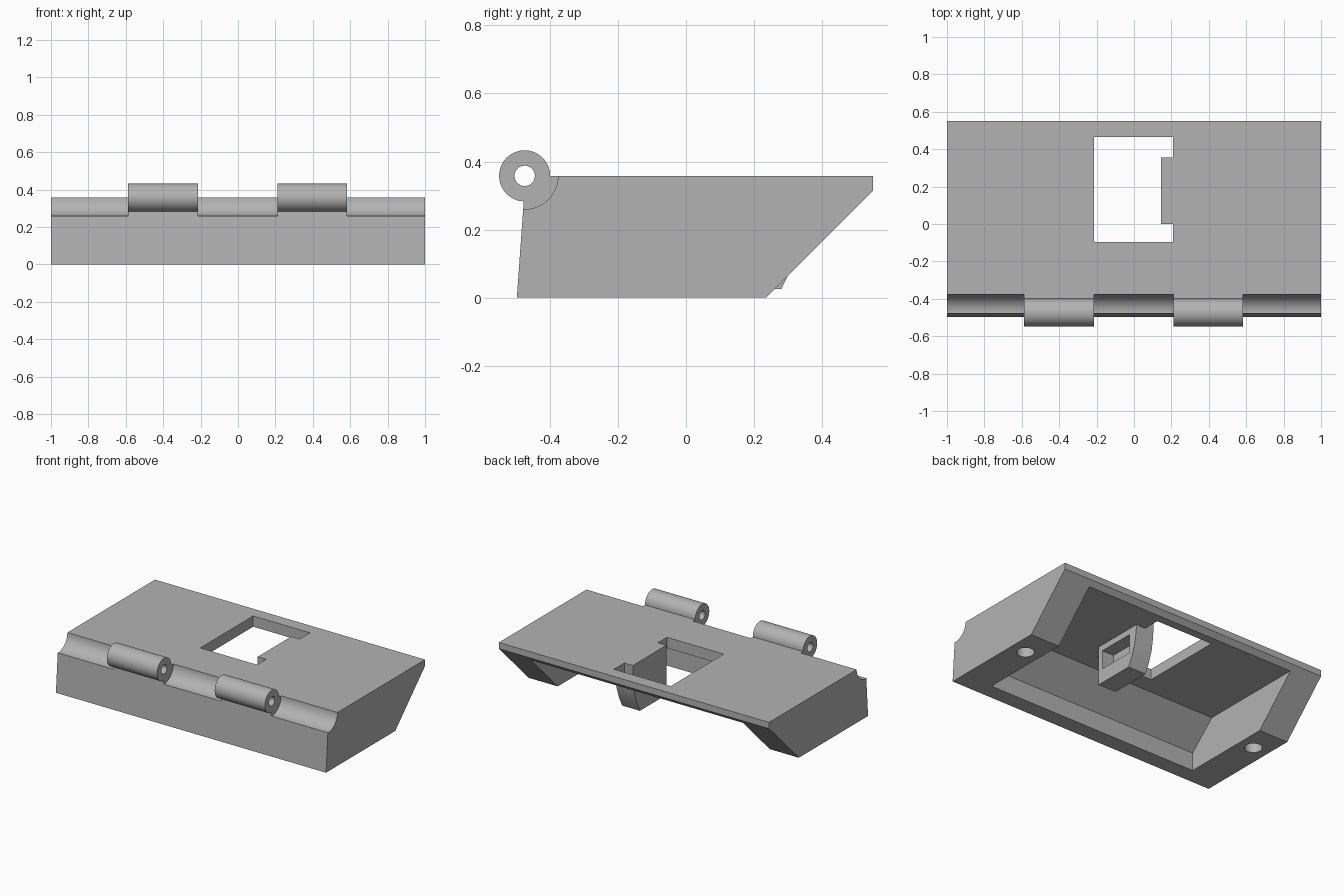
import bpy
import bmesh
import math

old = bpy.data.objects.get("Cube")
if old:
    bpy.data.objects.remove(old, do_unlink=True)

grey = bpy.data.materials.new("plain grey")
grey.use_nodes = True
GREY = (0.45, 0.45, 0.45, 1)
grey.diffuse_color = GREY
grey.node_tree.nodes["Principled BSDF"].inputs["Base Color"].default_value = GREY


def extrude_x(name, profile, x0, x1):
    """Extrude a (y, z) profile from x0 to x1."""
    bm = bmesh.new()
    base = bm.faces.new([bm.verts.new((x0, y, z)) for y, z in profile])
    made = bmesh.ops.extrude_face_region(bm, geom=[base])["geom"]
    moved = [v for v in made if isinstance(v, bmesh.types.BMVert)]
    bmesh.ops.translate(bm, verts=moved, vec=(x1 - x0, 0, 0))
    bmesh.ops.recalc_face_normals(bm, faces=bm.faces)
    mesh = bpy.data.meshes.new(name)
    bm.to_mesh(mesh)
    bm.free()
    mesh.materials.append(grey)
    obj = bpy.data.objects.new(name, mesh)
    bpy.context.collection.objects.link(obj)
    return obj


def rect(y0, y1, z0, z1):
    return [(y0, z0), (y1, z0), (y1, z1), (y0, z1)]


def circle(radius, y, z, sides=64):
    return [(y + radius * math.cos(math.tau * i / sides),
             z + radius * math.sin(math.tau * i / sides)) for i in range(sides)]


def combine(target, tool, operation):
    """Apply a boolean and throw the tool away."""
    tool.hide_render = True
    mod = target.modifiers.new(operation.lower(), "BOOLEAN")
    mod.operation = operation
    mod.solver = "EXACT"
    mod.object = tool
    bpy.context.view_layer.objects.active = target
    bpy.ops.object.modifier_apply(modifier=mod.name)
    bpy.data.objects.remove(tool, do_unlink=True)


TOP = 0.357
CEILING = 0.285
PIN = (-0.474, 0.358)
BARRELS = [(-0.587, -0.215), (0.212, 0.583)]
GROOVES = [(-1.1, -0.587), (-0.215, 0.212), (0.583, 1.1)]

# Wedge-shaped housing
body = extrude_x("housing", [(-0.497, 0), (0.235, 0), (0.55, 0.315), (0.55, TOP),
                             (-0.474, TOP), (-0.477, 0.28)], -1, 1)

# Hollow underside, open at the back
cavity = extrude_x("cavity_cutter", [(-0.39, -0.1), (-0.39, 0.12), (-0.21, CEILING),
                                     (0.7, CEILING), (0.7, -0.1)], -0.785, 0.785)
combine(body, cavity, "DIFFERENCE")

# Rectangular opening in the top plate
combine(body, extrude_x("opening_cutter", rect(-0.095, 0.465, 0.2, 0.5), -0.213, 0.208), "DIFFERENCE")

# Clearance grooves between the hinge barrels
for x0, x1 in GROOVES:
    combine(body, extrude_x("groove_cutter", circle(0.098, *PIN), x0, x1), "DIFFERENCE")

# Hinge barrels with pin holes
for x0, x1 in BARRELS:
    combine(body, extrude_x("barrel", circle(0.075, *PIN), x0, x1), "UNION")
combine(body, extrude_x("pin_cutter", circle(0.03, *PIN, 32), -1.2, 1.2), "DIFFERENCE")

# Blind screw holes in both side feet
for side in (-1, 1):
    bpy.ops.mesh.primitive_cylinder_add(vertices=48, radius=0.054, depth=0.4,
                                        location=(side * 0.89, 0.05, 0))
    combine(body, bpy.context.object, "DIFFERENCE")

# Hanging bracket with a curved back and a side pocket
bracket = extrude_x("bracket", [(0, 0.025), (0.28, 0.025), (0.312, 0.09), (0.337, 0.16),
                                (0.351, 0.25), (0.355, TOP), (0, TOP)], 0.145, 0.277)
combine(bracket, extrude_x("pocket_cutter", rect(0.035, 0.29, 0.12, 0.245), 0.19, 0.4), "DIFFERENCE")
combine(body, bracket, "UNION")

# Smooth the round parts, keep the hard edges
bpy.ops.object.select_all(action="DESELECT")
body.select_set(True)
bpy.context.view_layer.objects.active = body
bpy.ops.object.shade_smooth_by_angle(angle=math.radians(25))
